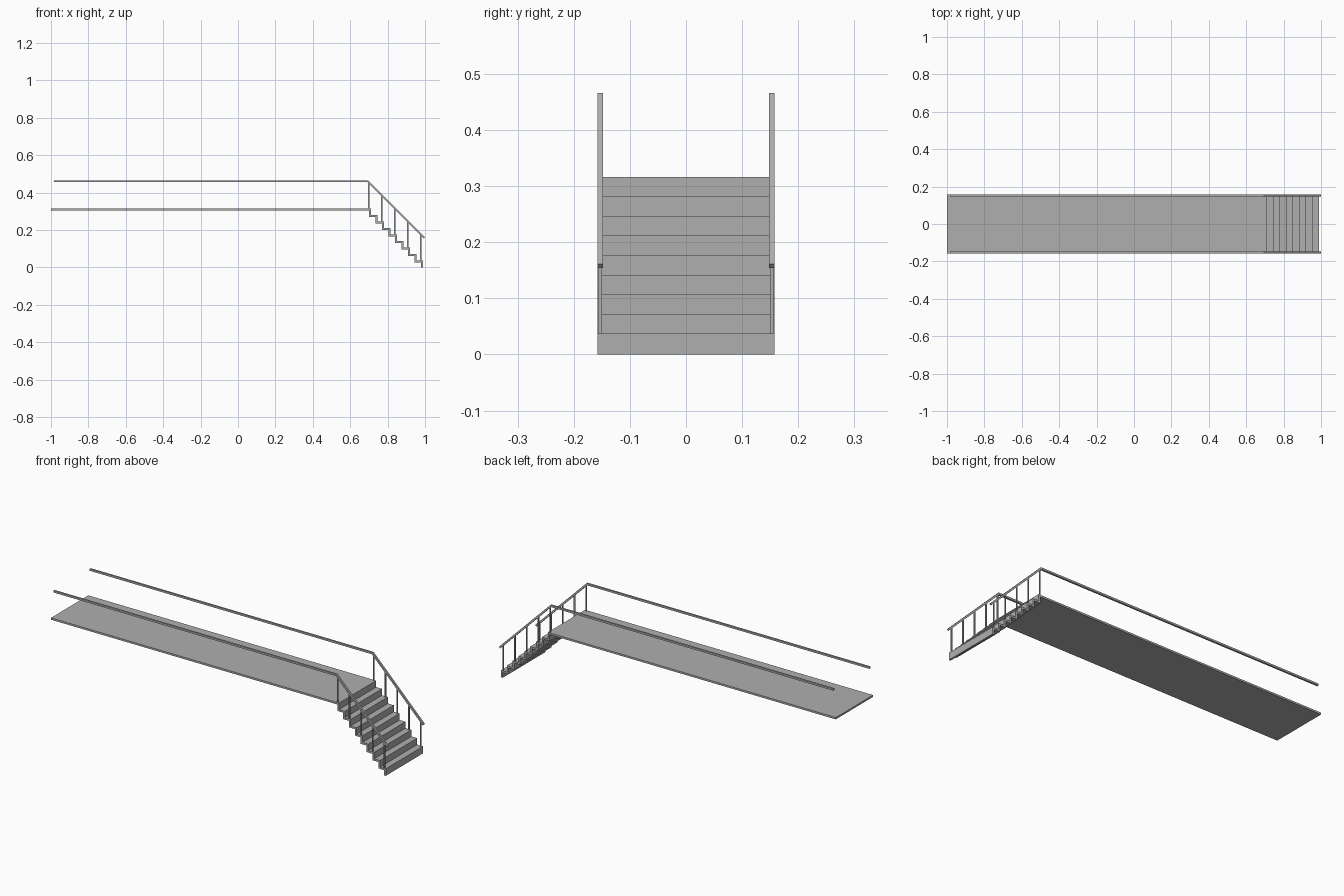
import bpy, bmesh
from math import tan, pi

cube = bpy.data.objects.get("Cube")
if cube:
    bpy.data.objects.remove(cube, do_unlink=True)

grey = bpy.data.materials.new("plain_grey")
grey.use_nodes = True
colour = (0.43, 0.43, 0.43, 1)
grey.diffuse_color = colour
grey.node_tree.nodes["Principled BSDF"].inputs["Base Color"].default_value = colour

HALF_W = 0.158          # half width of the walkway
THICK = 0.01            # plate and handrail thickness
TOP = 0.316             # deck height
STEPS = 8
STEP = 0.0348           # tread run and riser height
EDGE = 0.71             # x of the deck edge above the stairs
RAIL_Z = 0.461
BEND = 0.693            # x where the handrail turns down
RAIL_END = 0.9965


def extrude_profile(name, profile, y0, y1):
    """Solid made from an x-z outline pulled along y."""
    bm = bmesh.new()
    face = bm.faces.new([bm.verts.new((x, y0, z)) for x, z in profile])
    pulled = bmesh.ops.extrude_face_region(bm, geom=[face])["geom"]
    verts = [v for v in pulled if isinstance(v, bmesh.types.BMVert)]
    bmesh.ops.translate(bm, verts=verts, vec=(0, y1 - y0, 0))
    bmesh.ops.recalc_face_normals(bm, faces=bm.faces)
    mesh = bpy.data.meshes.new(name)
    bm.to_mesh(mesh)
    bm.free()
    mesh.materials.append(grey)
    obj = bpy.data.objects.new(name, mesh)
    bpy.context.collection.objects.link(obj)
    return obj


def box(name, x0, x1, y0, y1, z0, z1):
    return extrude_profile(name, [(x0, z0), (x1, z0), (x1, z1), (x0, z1)], y0, y1)


# Long flat deck
box("deck", -1, EDGE - THICK, -HALF_W, HALF_W, TOP - THICK, TOP)

# Folded stair plate: the upper outline, then the same folds on the underside
upper = [(EDGE - THICK, TOP), (EDGE, TOP)]
lower = [(EDGE - THICK, TOP - THICK)]
for i in range(1, STEPS + 1):
    x, z = EDGE + i * STEP, TOP - i * STEP
    upper += [(x - STEP, z), (x, z)]
    lower += [(x - STEP - THICK, z - THICK), (x - THICK, z - THICK)]
upper.append((x, 0))
lower.append((x - THICK, 0))
extrude_profile("stairs", upper + lower[:0:-1], -HALF_W, HALF_W)

# Handrail outline with a mitred bend and a square-cut lower end
h = THICK / 2
miter = h * tan(pi / 8)
cut = h * 0.5 ** 0.5
end_z = RAIL_Z - (RAIL_END - BEND)
rail = [(-0.985, RAIL_Z + h), (BEND + miter, RAIL_Z + h),
        (RAIL_END + cut, end_z + cut), (RAIL_END - cut, end_z - cut),
        (BEND - miter, RAIL_Z - h), (-0.985, RAIL_Z - h)]

for side, sign in (("left", 1), ("right", -1)):
    # "left" is the back edge of the walkway, "right" the front edge
    edge = "back" if sign > 0 else "front"
    extrude_profile(edge + "_handrail", rail, sign * (HALF_W - THICK), sign * HALF_W)
    # Posts stand on the deck edge and on every second tread
    for i in range(5):
        x = 0.699 + i * 2 * STEP
        foot = TOP - i * 2 * STEP
        head = RAIL_Z - (x - BEND)
        yc = sign * (HALF_W - h)
        box(f"{edge}_post_{i + 1}", x - 0.003, x + 0.003,
            yc - 0.003, yc + 0.003, foot, head)
